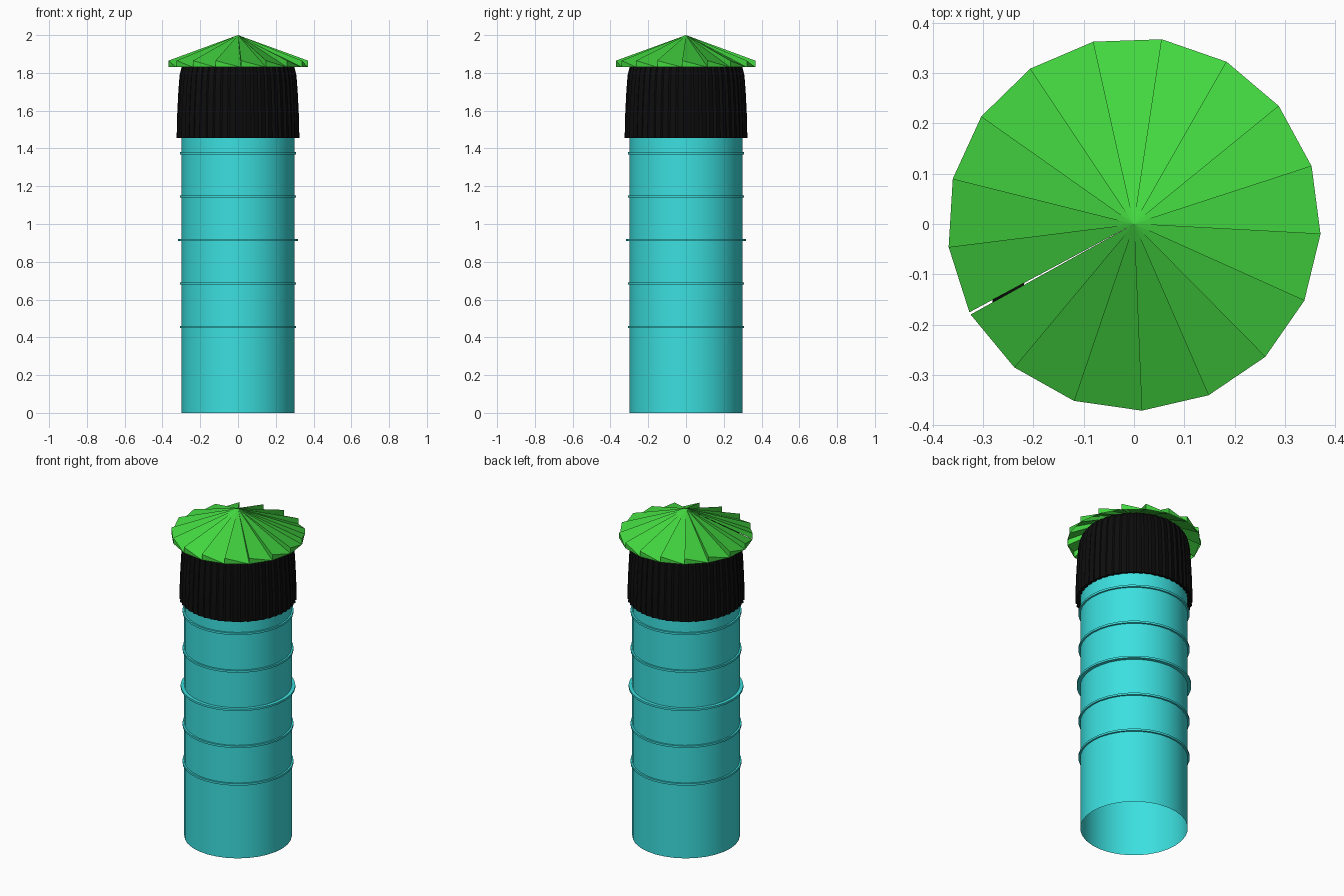
import bpy, math
from math import cos, sin, radians, tau

if "Cube" in bpy.data.objects:
    bpy.data.objects.remove(bpy.data.objects["Cube"])


def material(name, color):
    m = bpy.data.materials.new(name)
    m.use_nodes = True
    m.diffuse_color = (*color, 1)
    m.node_tree.nodes["Principled BSDF"].inputs["Base Color"].default_value = (*color, 1)
    return m


teal = material("teal", (0.045, 0.74, 0.74))
green = material("green", (0.055, 0.67, 0.05))
black = material("black", (0.004, 0.004, 0.004))


def add_object(name, verts, faces, mat, smooth=False):
    mesh = bpy.data.meshes.new(name)
    mesh.from_pydata(verts, [], faces)
    mesh.materials.append(mat)
    obj = bpy.data.objects.new(name, mesh)
    bpy.context.collection.objects.link(obj)
    if smooth:
        bpy.ops.object.select_all(action="DESELECT")
        obj.select_set(True)
        bpy.context.view_layer.objects.active = obj
        bpy.ops.object.shade_smooth_by_angle(angle=radians(35))
    return obj


def lathe(name, profile, sides, mat, closed=False, smooth=True, ripple=lambda i: 0):
    """Spin (radius, z) points, listed upwards on the outside, around the z axis."""
    n = len(profile)
    verts = [((r + ripple(i)) * cos(tau * i / sides), (r + ripple(i)) * sin(tau * i / sides), z)
             for i in range(sides) for r, z in profile]
    faces = []
    for i in range(sides):
        a, b = i * n, (i + 1) % sides * n
        for j in range(n if closed else n - 1):
            k = (j + 1) % n
            faces.append((a + j, b + j, b + k, a + k))
    return add_object(name, verts, faces, mat, smooth)


# Open tube body
lathe("body_tube", [(0.298, 0), (0.298, 1.55)], 32, teal)

# Thin bands around the body, the middle one slightly wider
for k in range(5):
    z, r = 0.455 + 0.23 * k, 0.318 if k == 2 else 0.308
    lathe(f"body_band_{k + 1}",
          [(0.296, z - 0.006), (r, z - 0.006), (r, z + 0.006), (0.296, z + 0.006)],
          32, teal, closed=True)

# Ribbed collar, with overlapping saw-tooth ribs and a rounded shoulder
lathe("ribbed_collar",
      [(0.300, 1.46), (0.322, 1.455), (0.319, 1.58), (0.313, 1.70), (0.306, 1.79),
       (0.296, 1.83), (0.275, 1.86), (0.25, 1.868)],
      144, black, smooth=False, ripple=lambda i: 0.003 - 0.004 * (i % 3))

# Pleated cone: each blade falls from a high edge to a low edge, with a step between
BLADES, STEP, START, RIM = 17, 21.13, 209.0, 0.371
verts, faces = [], []
for k in range(BLADES):
    a, b = radians(START + STEP * k), radians(START + STEP * (k + 1))
    base = len(verts)
    verts += [(0, 0, 2.0),
              (RIM * cos(a), RIM * sin(a), 1.865),
              (RIM * cos(b), RIM * sin(b), 1.83),
              (RIM * cos(a), RIM * sin(a), 1.83)]
    faces += [(base, base + 1, base + 2), (base, base + 3, base + 1),
              (base + 1, base + 3, base + 2)]
add_object("pleated_cone", verts, faces, green)
